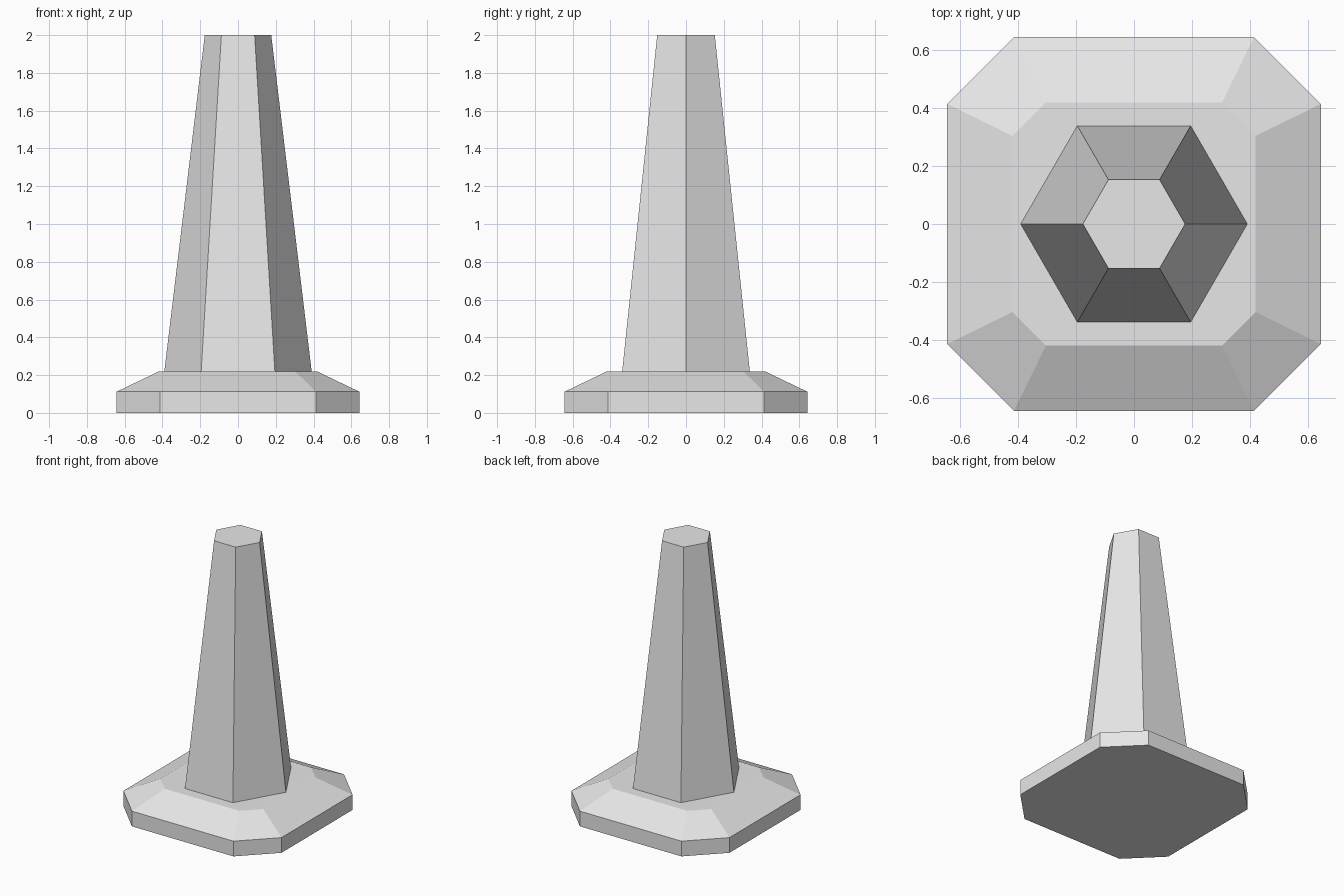
import bpy
import bmesh
import math

if "Cube" in bpy.data.objects:
    bpy.data.objects.remove(bpy.data.objects["Cube"], do_unlink=True)

grey = bpy.data.materials.new("light_grey")
grey.use_nodes = True
grey.diffuse_color = (0.8, 0.8, 0.8, 1)
grey.node_tree.nodes["Principled BSDF"].inputs["Base Color"].default_value = (0.8, 0.8, 0.8, 1)


def cut_square(half, corner):
    """Outline of a square with its four corners cut off."""
    pts = []
    for k in range(4):
        c, s = round(math.cos(k * math.pi / 2)), round(math.sin(k * math.pi / 2))
        pts += [(c * half - s * y, s * half + c * y) for y in (-corner, corner)]
    return pts


def hexagon(radius):
    return [(radius * math.cos(k * math.pi / 3), radius * math.sin(k * math.pi / 3))
            for k in range(6)]


def loft(name, sections):
    """Closed flat-shaded solid through (outline, height) sections."""
    bm = bmesh.new()
    rings = [[bm.verts.new((x, y, z)) for x, y in outline] for outline, z in sections]
    n = len(rings[0])
    for low, high in zip(rings, rings[1:]):
        for i in range(n):
            j = (i + 1) % n
            bm.faces.new((low[i], low[j], high[j], high[i]))
    bm.faces.new(rings[0][::-1])
    bm.faces.new(rings[-1])
    mesh = bpy.data.meshes.new(name)
    bm.to_mesh(mesh)
    bm.free()
    mesh.materials.append(grey)
    obj = bpy.data.objects.new(name, mesh)
    bpy.context.collection.objects.link(obj)
    return obj


# Foot plate with cut corners and a sloped rim
rim = cut_square(0.643, 0.413)
loft("base_plate", [(rim, 0), (rim, 0.112), (cut_square(0.418, 0.303), 0.22)])

# Tapered six-sided body standing on the plate
loft("cone_body", [(hexagon(0.39), 0.22), (hexagon(0.176), 2)])
